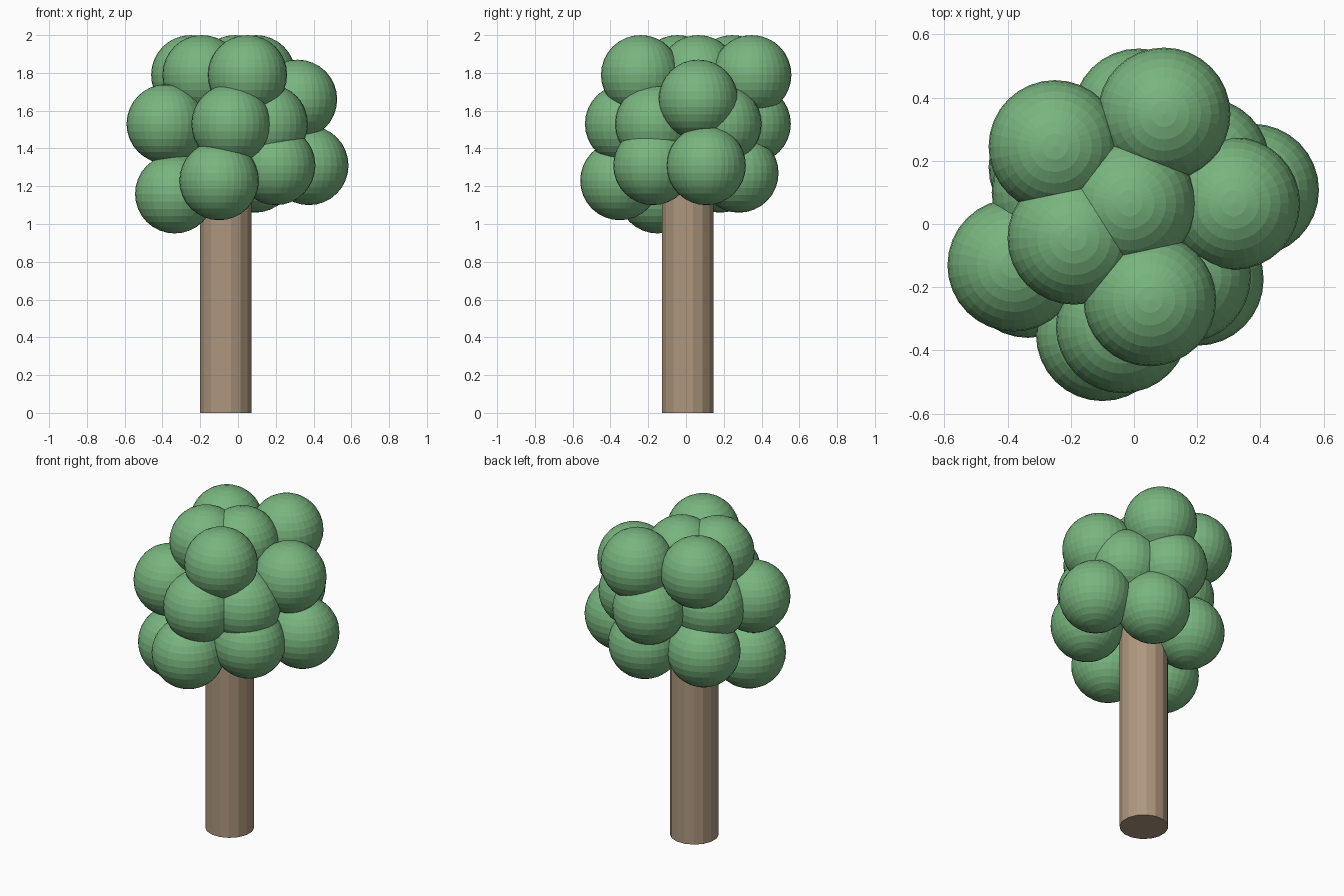
import bpy, math

if "Cube" in bpy.data.objects:
    bpy.data.objects.remove(bpy.data.objects["Cube"])


def material(name, rgb):
    m = bpy.data.materials.new(name)
    m.diffuse_color = (*rgb, 1.0)
    m.use_nodes = True
    m.node_tree.nodes["Principled BSDF"].inputs["Base Color"].default_value = m.diffuse_color
    return m


leaf_green = material("leaf_green", (0.19, 0.46, 0.21))
bark_brown = material("bark_brown", (0.42, 0.31, 0.21))

# Trunk: faceted cylinder reaching into the crown
TRUNK_HEIGHT = 1.4
bpy.ops.mesh.primitive_cylinder_add(
    vertices=16, radius=0.139, depth=TRUNK_HEIGHT,
    location=(-0.065, 0.01, TRUNK_HEIGHT / 2),
    rotation=(0, 0, math.pi / 16))
trunk = bpy.context.object
trunk.name = "trunk"
trunk.data.materials.append(bark_brown)

# Crown: equal leaf balls in three loose tiers
LEAF_RADIUS = 0.21
tiers = {
    "lower": [(-0.335, -0.15, 1.16), (-0.10, -0.35, 1.23), (0.20, -0.175, 1.31),
              (0.375, 0.107, 1.31), (0.09, 0.28, 1.27), (-0.25, 0.18, 1.27)],
    "middle": [(-0.38, -0.13, 1.53), (-0.037, -0.325, 1.53), (0.16, -0.165, 1.53),
               (0.22, 0.19, 1.53), (0.015, 0.345, 1.53), (-0.24, 0.10, 1.53)],
    "upper": [(-0.25, 0.245, 1.79), (0.095, 0.348, 1.79), (-0.19, -0.045, 1.79),
              (0.05, -0.24, 1.79), (-0.015, 0.065, 1.79), (0.315, 0.065, 1.66)],
}
for tier, centres in tiers.items():
    for i, centre in enumerate(centres):
        bpy.ops.mesh.primitive_uv_sphere_add(
            segments=32, ring_count=16, radius=LEAF_RADIUS, location=centre)
        ball = bpy.context.object
        ball.name = f"{tier}_leaf_ball_{i + 1}"
        ball.data.materials.append(leaf_green)
